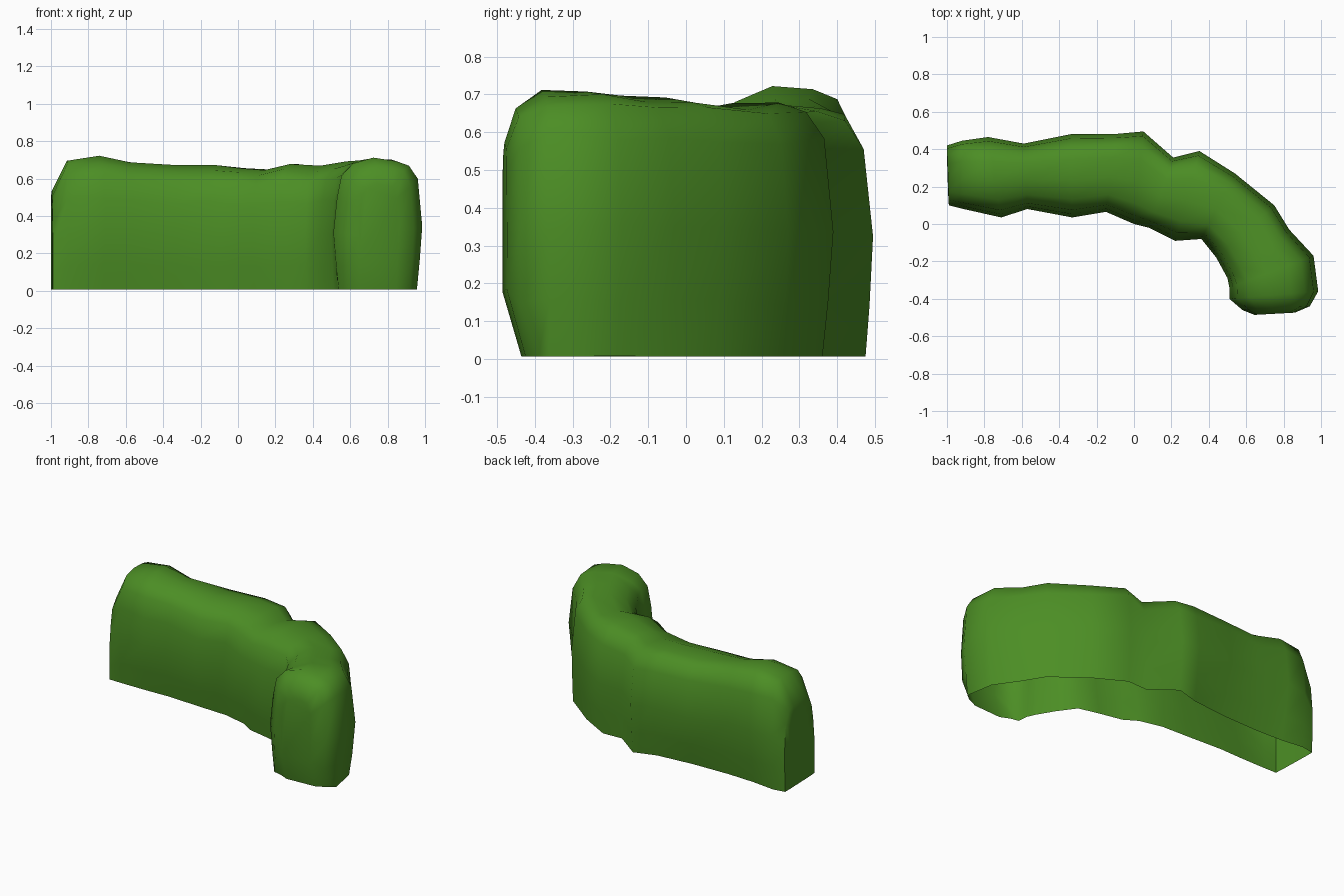
import bpy, bmesh, random

if "Cube" in bpy.data.objects:
    bpy.data.objects.remove(bpy.data.objects["Cube"])
random.seed(4)

mat = bpy.data.materials.new("hedge green")
mat.diffuse_color = (0.072, 0.27, 0.018, 1)
mat.use_nodes = True
mat.node_tree.nodes["Principled BSDF"].inputs["Base Color"].default_value = mat.diffuse_color

# Stations along the bend: inner x,y / outer x,y / height / inward tuck of inner and outer foot
stations = [
    (-.99, .10, -1.00, .42, .53, 0, .02),
    (-.91, .08, -.92, .445, .70, .05, .05),
    (-.71, .035, -.78, .465, .715, .15, .13),
    (-.57, .08, -.59, .43, .69, .07, .08),
    (-.33, .035, -.34, .48, .67, .13, .16),
    (-.15, .065, -.09, .482, .675, .05, .12),
    (0.0, 0.0, .05, .495, .655, .10, .04),
    (.08, -.02, .21, .355, .65, .05, 0),
    (.22, -.09, .35, .39, .685, .12, .06),
    (.36, -.08, .54, .27, .67, .04, .04),
    (.44, -.18, .75, .10, .685, .02, .02),
    (.50, -.29, .83, -.03, .69, .03, .02),
    (.51, -.34, .96, -.17, .70, .05, .08),
    (.51, -.40, .985, -.36, .705, .06, .06),
    (.58, -.46, .94, -.44, .66, .04, .06),
]
# Rounded cross-section: position across the hedge, fraction of height
section = [(0, 0), (0, .2), (0, .45), (.04, .7), (.09, .87), (.22, .96), (.45, 1),
           (.7, .99), (.85, .96), (.95, .84), (1, .5), (1, .22), (1, 0)]

bm = bmesh.new()
rows = []
for ix, iy, ox, oy, h, ti, to in stations:
    row = []
    for t, f in section:
        k = max(0, 1 - f / .42)
        t += k * (ti if t < .5 else -to)
        row.append(bm.verts.new((ix + (ox - ix) * t, iy + (oy - iy) * t,
                                 max(.006, f * h + random.uniform(-.008, .008)))))
    rows.append(row)
# Front end: foot tucked in
for v in (rows[-1][0], rows[-1][-1]):
    v.co.y += .05
n = len(section)
for a, b in zip(rows, rows[1:]):
    for i in range(n - 1):
        bm.faces.new((a[i], b[i], b[i + 1], a[i + 1]))


# End caps with one inset ring; the underside stays open
def cap(row, centre, push):
    inner = []
    for v in row:
        p = v.co.copy()
        x = centre[0] + (p.x - centre[0]) * .6
        y = centre[1] + (p.y - centre[1]) * .6
        z = p.z if p.z < .05 else centre[2] + (p.z - centre[2]) * .75
        inner.append(bm.verts.new((x, y + push * (p.z > .05), z)))
    for i in range(n - 1):
        bm.faces.new((row[i], row[i + 1], inner[i + 1], inner[i]))
    bm.faces.new(inner)


cap(rows[0], (-1.0, .26, .26), 0)
cap(rows[-1], (.74, -.475, .3), -.02)
bmesh.ops.recalc_face_normals(bm, faces=bm.faces)

me = bpy.data.meshes.new("hedge")
bm.to_mesh(me)
bm.free()
me.materials.append(mat)
hedge = bpy.data.objects.new("hedge", me)
bpy.context.collection.objects.link(hedge)
bpy.context.view_layer.objects.active = hedge
hedge.select_set(True)
bpy.ops.object.shade_smooth_by_angle(angle=1.05)
